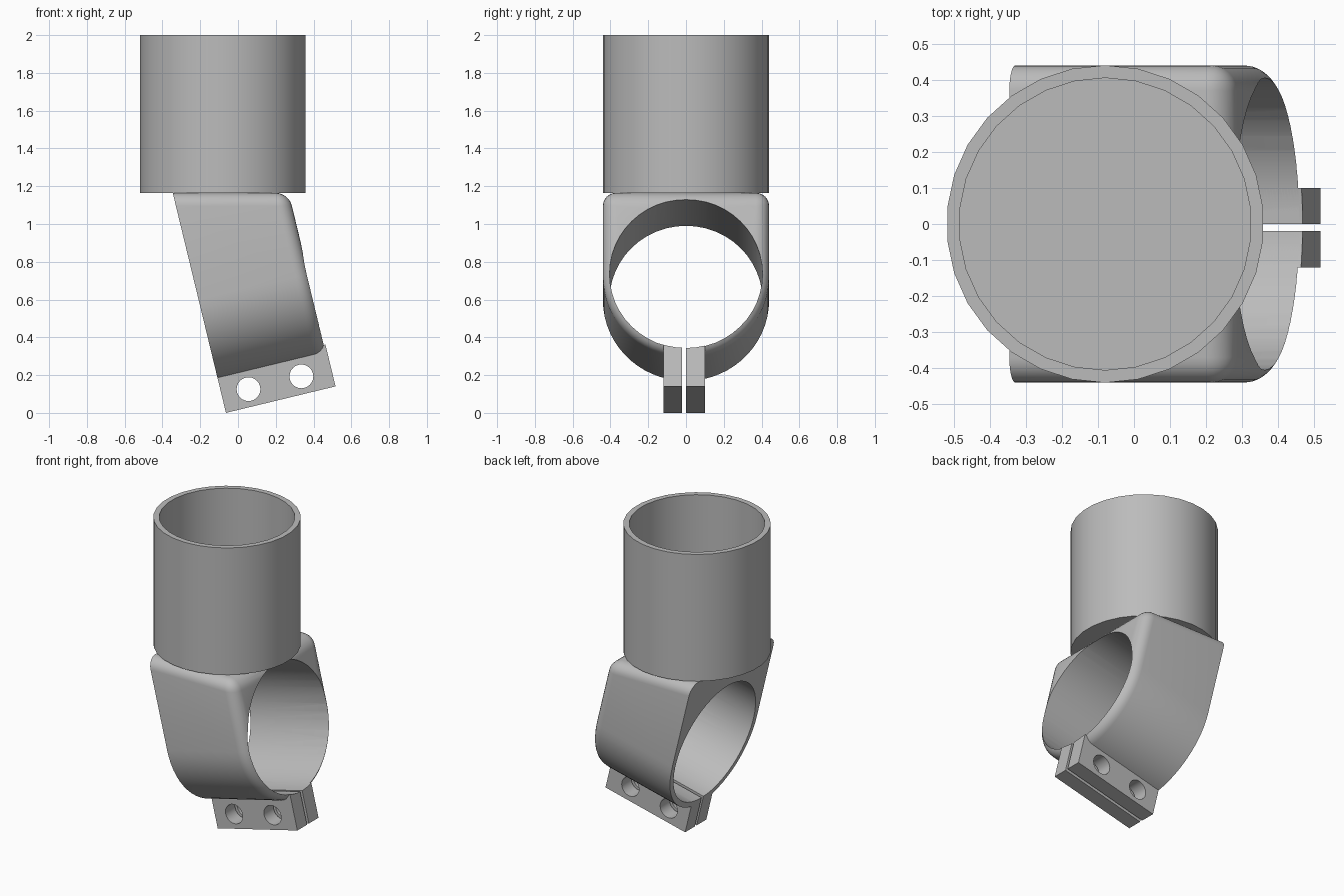
import bpy, bmesh, math
from mathutils import Matrix, Vector

cube = bpy.data.objects.get("Cube")
if cube:
    bpy.data.objects.remove(cube, do_unlink=True)

grey = bpy.data.materials.new("plain grey")
grey.use_nodes = True
grey.diffuse_color = (0.5, 0.5, 0.5, 1)
grey.node_tree.nodes["Principled BSDF"].inputs["Base Color"].default_value = (0.5, 0.5, 0.5, 1)

# Sizes
OUTER, INNER = 0.44, 0.405
HALF = 0.2985          # half the clamp width along its bore
SEAT = 1.165           # height where the clamp meets the socket
TOP = 2.0
FILLET = 0.07
LUG_END = -0.614
TILT = Matrix.Translation((0.082, 0, 0.667)) @ Matrix.Rotation(math.radians(-13.6), 4, 'Y')
BORE_DIR = (TILT.to_3x3() @ Vector((1, 0, 0))).normalized()


def finish(bm, name):
    bmesh.ops.recalc_face_normals(bm, faces=bm.faces)
    mesh = bpy.data.meshes.new(name)
    bm.to_mesh(mesh)
    bm.free()
    mesh.materials.append(grey)
    obj = bpy.data.objects.new(name, mesh)
    bpy.context.collection.objects.link(obj)
    return obj


def box(name, low, high):
    """Box between two corners given in the tilted clamp frame."""
    low, high = Vector(low), Vector(high)
    bm = bmesh.new()
    place = TILT @ Matrix.Translation((low + high) / 2) @ Matrix.Diagonal((*(high - low), 1))
    bmesh.ops.create_cube(bm, size=1, matrix=place)
    return finish(bm, name)


def rod(name, radius, length, matrix, sides):
    bm = bmesh.new()
    bmesh.ops.create_cone(bm, cap_ends=True, segments=sides, radius1=radius,
                          radius2=radius, depth=length, matrix=matrix)
    return finish(bm, name)


def cut(obj, cutters):
    for c in cutters:
        mod = obj.modifiers.new("cut", 'BOOLEAN')
        mod.operation, mod.solver, mod.object = 'DIFFERENCE', 'EXACT', c
    bpy.context.view_layer.update()
    deps = bpy.context.evaluated_depsgraph_get()
    mesh = bpy.data.meshes.new_from_object(obj.evaluated_get(deps))
    obj.modifiers.clear()
    obj.data = mesh


def clamp_block():
    """U-shaped block, cut level at the seat, rounded on its top and open end."""
    bm = bmesh.new()
    steps = 30
    outline = [(OUTER * math.cos(t), OUTER * math.sin(t))
               for t in (math.pi * (1 + i / steps) for i in range(steps + 1))]
    outline += [(OUTER, 0.9), (-OUTER, 0.9)]
    face = bm.faces.new([bm.verts.new((-HALF, y, z)) for y, z in outline])
    grown = bmesh.ops.extrude_face_region(bm, geom=[face])["geom"]
    bmesh.ops.translate(bm, vec=(2 * HALF, 0, 0),
                        verts=[g for g in grown if isinstance(g, bmesh.types.BMVert)])
    bm.transform(TILT)
    sliced = bmesh.ops.bisect_plane(bm, geom=bm.verts[:] + bm.edges[:] + bm.faces[:],
                                    plane_co=(0, 0, SEAT), plane_no=(0, 0, 1),
                                    clear_outer=True)["geom_cut"]
    bmesh.ops.edgeloop_fill(bm, edges=[g for g in sliced if isinstance(g, bmesh.types.BMEdge)])
    bmesh.ops.recalc_face_normals(bm, faces=bm.faces)
    rounded = []
    for e in bm.edges:
        normals = [f.normal for f in e.link_faces]
        chosen = any(n.z > 0.99 or n.dot(BORE_DIR) > 0.99 for n in normals)
        if chosen and not any(n.dot(BORE_DIR) < -0.99 for n in normals):
            rounded.append(e)
    bmesh.ops.bevel(bm, geom=rounded, offset=FILLET, offset_type='OFFSET',
                    segments=6, profile=0.5, affect='EDGES', clamp_overlap=False)
    return finish(bm, "clamp_ring")


# Round socket with a thin floor
socket_x = -0.08
floor = SEAT + 0.035
socket = rod("socket", OUTER, TOP - SEAT,
             Matrix.Translation((socket_x, 0, (TOP + SEAT) / 2)), 30)
hollow = rod("hollow_cutter", INNER, 1.0, Matrix.Translation((socket_x, 0, floor + 0.5)), 30)

# Tilted clamp and its two lugs
ring = clamp_block()
lugs = [box("front_lug", (-HALF, -0.12, LUG_END), (HALF, -0.02, -0.36)),
        box("back_lug", (-HALF, 0, LUG_END), (HALF, 0.1, -0.36))]

# Bore, slot and bolt holes
bore = rod("bore_cutter", INNER, 3, TILT @ Matrix.Rotation(math.pi / 2, 4, 'Y'), 48)
slot = box("slot_cutter", (-1, -0.02, -0.8), (1, 0, -0.2))
bolts = [rod("bolt_cutter", 0.063, 1,
             TILT @ Matrix.Translation((a, 0, -0.52)) @ Matrix.Rotation(math.pi / 2, 4, 'X'), 24)
         for a in (-0.153, 0.135)]

cut(socket, [hollow])
cut(ring, [bore, slot])
for lug in lugs:
    cut(lug, [bore] + bolts)
for helper in [hollow, bore, slot] + bolts:
    bpy.data.objects.remove(helper, do_unlink=True)

# Smooth curved walls, keep crisp edges
bpy.ops.object.select_all(action='DESELECT')
for part in [socket, ring] + lugs:
    part.select_set(True)
bpy.context.view_layer.objects.active = socket
bpy.ops.object.shade_smooth_by_angle(angle=math.radians(30))
